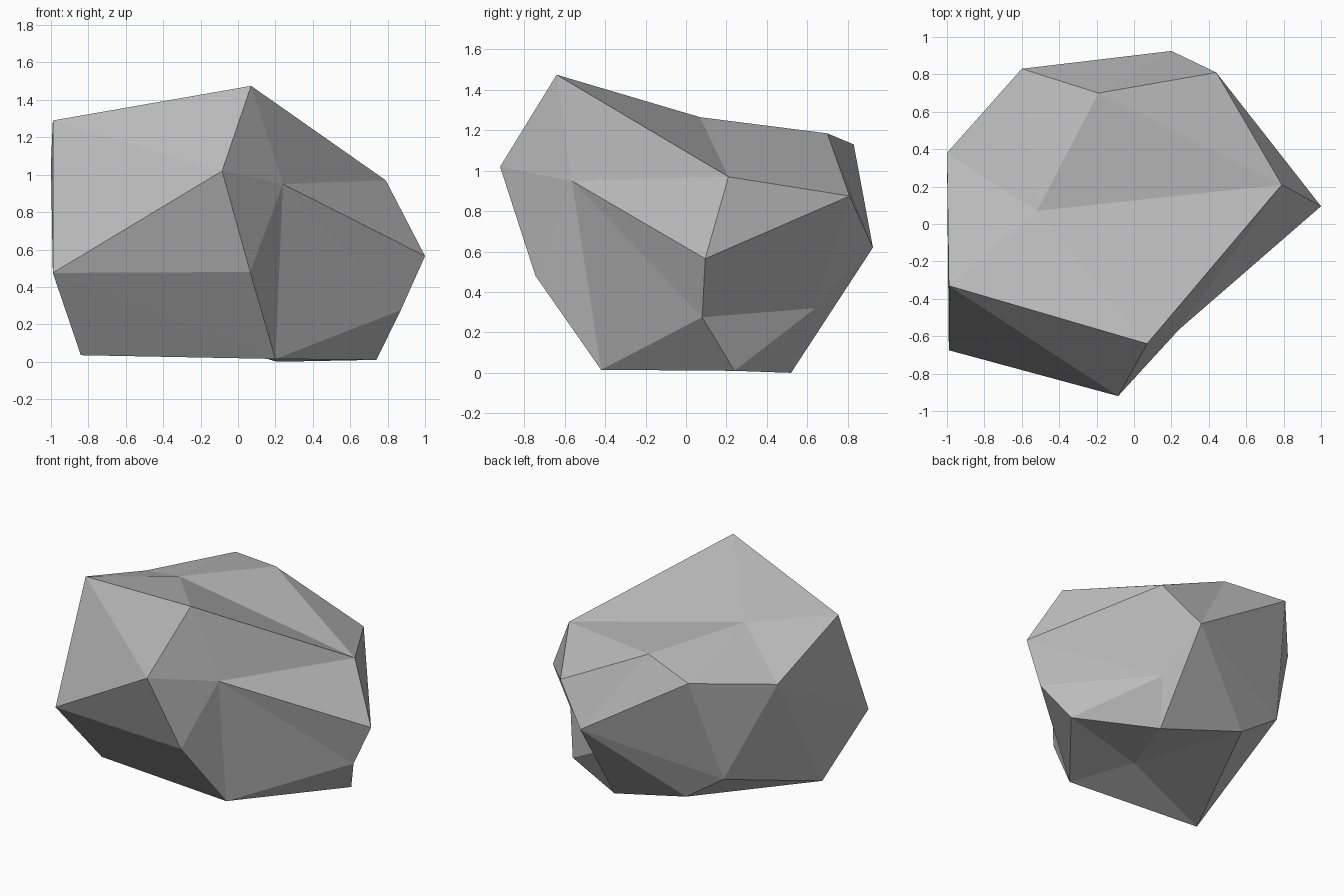
import bpy
import bmesh

cube = bpy.data.objects.get("Cube")
if cube:
    bpy.data.objects.remove(cube, do_unlink=True)


def make_material(name, colour):
    mat = bpy.data.materials.new(name)
    mat.use_nodes = True
    mat.diffuse_color = colour
    mat.node_tree.nodes["Principled BSDF"].inputs["Base Color"].default_value = colour
    return mat


# Corners of the boulder, grouped by region
crown = {"A": (-.99, -.33, 1.29), "B": (.07, -.64, 1.475), "S": (-.52, .07, 1.265),
         "Q": (-.19, .7, 1.185), "P": (-.6, .83, 1.13), "T": (-1, .38, 1.06)}
front = {"C": (-.085, -.92, 1.02), "D": (-.99, -.675, .475),
         "E": (.065, -.745, .48), "H": (.24, -.565, .95)}
side = {"I": (.79, .21, .97), "J": (1, .095, .565), "K": (.87, .08, .275)}
back = {"N": (.44, .81, .875), "O": (.2, .925, .62), "M": (.29, .64, .32),
        "U": (-.72, .6, .38), "W": (-.42, .6, .175)}
base = {"F": (-.84, -.36, .035), "G": (.2, -.42, .015), "L": (.74, .24, .01),
        "R": (.21, .52, 0), "V": (-.115, -.135, .15)}

# Facets fan out from an apex corner to a chain of neighbouring corners
fans = {
    "S": "ABIQPTA",    # crown
    "H": "BIJKGECB",   # front right shoulder
    "D": "EGFTACE",    # front left corner
    "M": "JNORLKJ",    # hollow at the back right
    "V": "GLRWFG",     # hollow underside
    "O": "RWUPQN",     # back
    "U": "PTFW",       # back left
    "N": "JIQ",        # back right edge
    "A": "BC",         # brow
    "K": "LG",         # foot
}

bm = bmesh.new()
verts = {}
for region in (crown, front, side, back, base):
    for key, position in region.items():
        verts[key] = bm.verts.new(position)
for apex, chain in fans.items():
    for first, second in zip(chain, chain[1:]):
        bm.faces.new((verts[apex], verts[first], verts[second]))
bmesh.ops.recalc_face_normals(bm, faces=bm.faces[:])

mesh = bpy.data.meshes.new("boulder")
bm.to_mesh(mesh)
bm.free()
mesh.materials.append(make_material("stone grey", (.5, .5, .5, 1)))
boulder = bpy.data.objects.new("boulder", mesh)
bpy.context.collection.objects.link(boulder)
